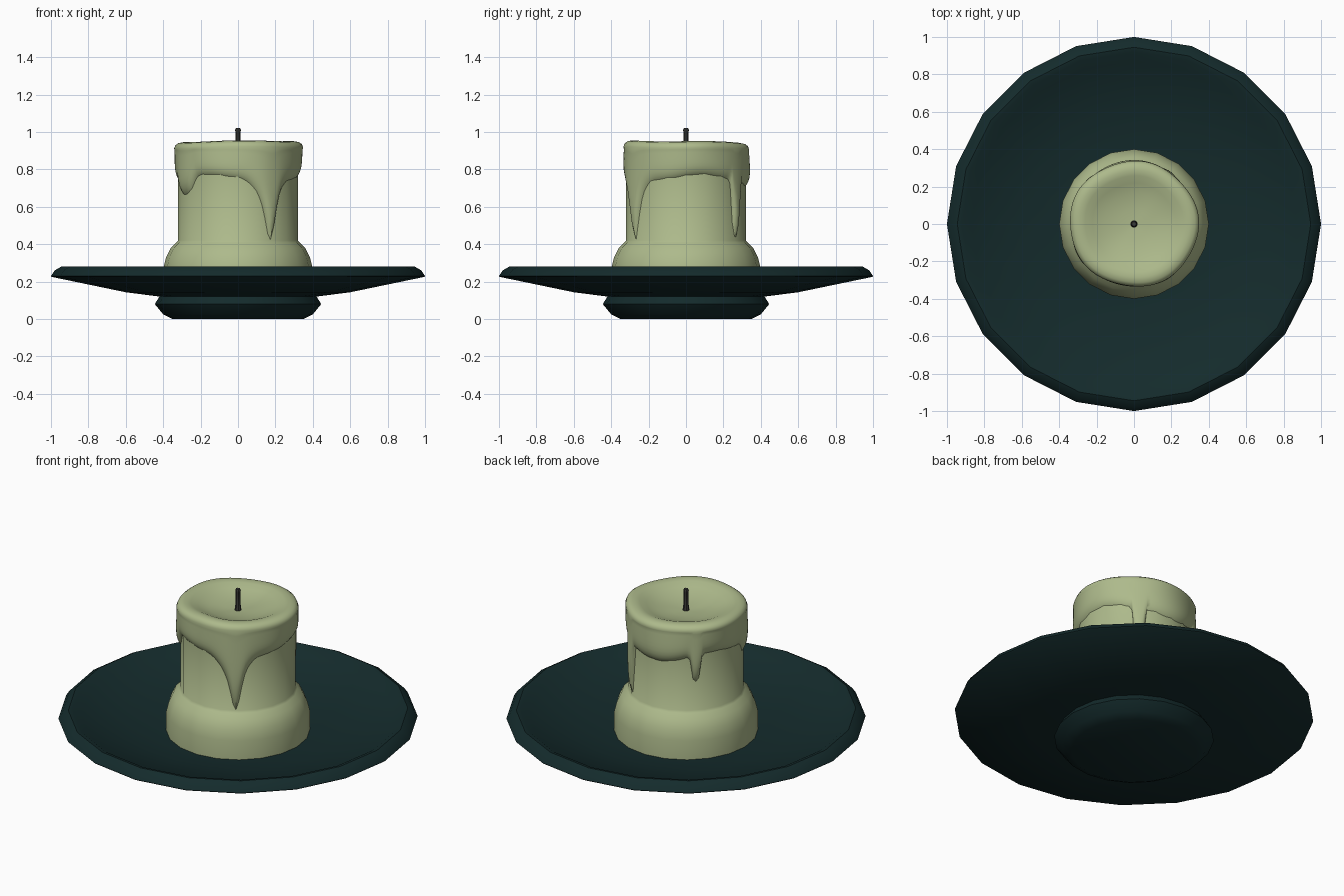
import bpy, bmesh
from math import sin, cos, pi, radians, exp

if "Cube" in bpy.data.objects:
    bpy.data.objects.remove(bpy.data.objects["Cube"])


def material(name, rgb):
    m = bpy.data.materials.new(name)
    m.diffuse_color = (*rgb, 1)
    m.use_nodes = True
    m.node_tree.nodes["Principled BSDF"].inputs["Base Color"].default_value = m.diffuse_color
    return m


WAX = material("wax", (0.42, 0.49, 0.26))
GLAZE = material("dark_glaze", (0.007, 0.024, 0.025))
CHAR = material("charred_wick", (0.045, 0.045, 0.04))


def lathe(name, rings, sides, mat, angle=40):
    """Skin a stack of rings; rings is a list of functions theta -> (radius, z)."""
    bm = bmesh.new()
    rows = []
    for ring in rings:
        row = []
        for i in range(sides):
            a = 2 * pi * i / sides
            r, z = ring(a)
            row.append(bm.verts.new((r * cos(a), r * sin(a), z)))
        rows.append(row)
    for lo, hi in zip(rows, rows[1:]):
        for i in range(sides):
            j = (i + 1) % sides
            bm.faces.new((lo[i], lo[j], hi[j], hi[i]))
    bm.faces.new(rows[0][::-1])
    bm.faces.new(rows[-1])
    bmesh.ops.recalc_face_normals(bm, faces=bm.faces)
    me = bpy.data.meshes.new(name)
    bm.to_mesh(me)
    bm.free()
    ob = bpy.data.objects.new(name, me)
    bpy.context.collection.objects.link(ob)
    me.materials.append(mat)
    bpy.ops.object.select_all(action='DESELECT')
    ob.select_set(True)
    bpy.context.view_layer.objects.active = ob
    bpy.ops.object.shade_smooth_by_angle(angle=radians(angle))
    return ob


def plain(points):
    return [lambda a, p=p: p for p in points]


# Dish with a foot and rolled rim
lathe("dish", plain([
    (0.35, 0), (0.40, 0.025), (0.445, 0.08), (0.42, 0.12), (0.60, 0.143),
    (0.995, 0.225), (1.0, 0.23), (0.98, 0.26), (0.945, 0.28), (0.92, 0.275),
    (0.87, 0.243), (0.60, 0.185), (0.42, 0.155), (0.05, 0.155)]), 20, GLAZE)

# Candle body with a wide foot of settled wax
lathe("candle_body", plain([
    (0.40, 0.14), (0.40, 0.27), (0.385, 0.33), (0.36, 0.38), (0.33, 0.408),
    (0.32, 0.42), (0.32, 0.80)]), 20, WAX)

# Drips: angle in degrees, length, angular half width, sharpness
DRIPS = [(-59, 0.16, 15, 2), (-57, 0.18, 6, 2), (-150, 0.08, 13, 4),
         (55, 0.31, 5.5, 4), (135, 0.16, 5, 4), (98, 0.05, 30, 2)]


def falloff(a, centre, width, power):
    d = (a - radians(centre) + pi) % (2 * pi) - pi
    return exp(-abs(d / radians(width)) ** power)


def edge(a):
    z = 0.752 + 0.012 * sin(3 * a + 1) + 0.006 * sin(5 * a)
    return z - sum(n * falloff(a, c, w, p) for c, n, w, p in DRIPS)


def wobble(a):
    return 0.005 * sin(2 * a + 2) + 0.004 * sin(5 * a + 1)


def skirt(t):
    # t runs from the hanging edge (0) up to the shoulder (1)
    def ring(a):
        bump = 0.012 * max(falloff(a, c, w, p) for c, n, w, p in DRIPS)
        thick = (0.026 + bump * (1 - t)) * (1 - (1 - t) ** 6)
        r = 0.312 + thick + wobble(a) * t
        e = edge(a)
        return r, e + (0.915 - e) * t
    return ring


def top(r, z):
    def ring(a):
        k = r / 0.33
        return r + wobble(a) * k, z + k * 0.006 * sin(a + 2.6) + 0.003 * k * sin(3 * a)
    return ring


# Melted cap with hanging drips and a hollow pool
lathe("melted_cap",
      [skirt(t) for t in (0, 0.03, 0.08, 0.15, 0.25, 0.36, 0.48, 0.6, 0.72, 0.84, 0.94)]
      + [top(r, z) for r, z in ((0.340, 0.915), (0.333, 0.932), (0.318, 0.943),
                                (0.290, 0.948), (0.26, 0.942), (0.22, 0.925),
                                (0.16, 0.905), (0.08, 0.893), (0.01, 0.89))],
      120, WAX, 60)

# Wick
lathe("wick", plain([(0.02, 0.87), (0.018, 0.90), (0.013, 0.94), (0.013, 1.0),
                     (0.016, 1.01), (0.012, 1.02)]), 8, CHAR)
